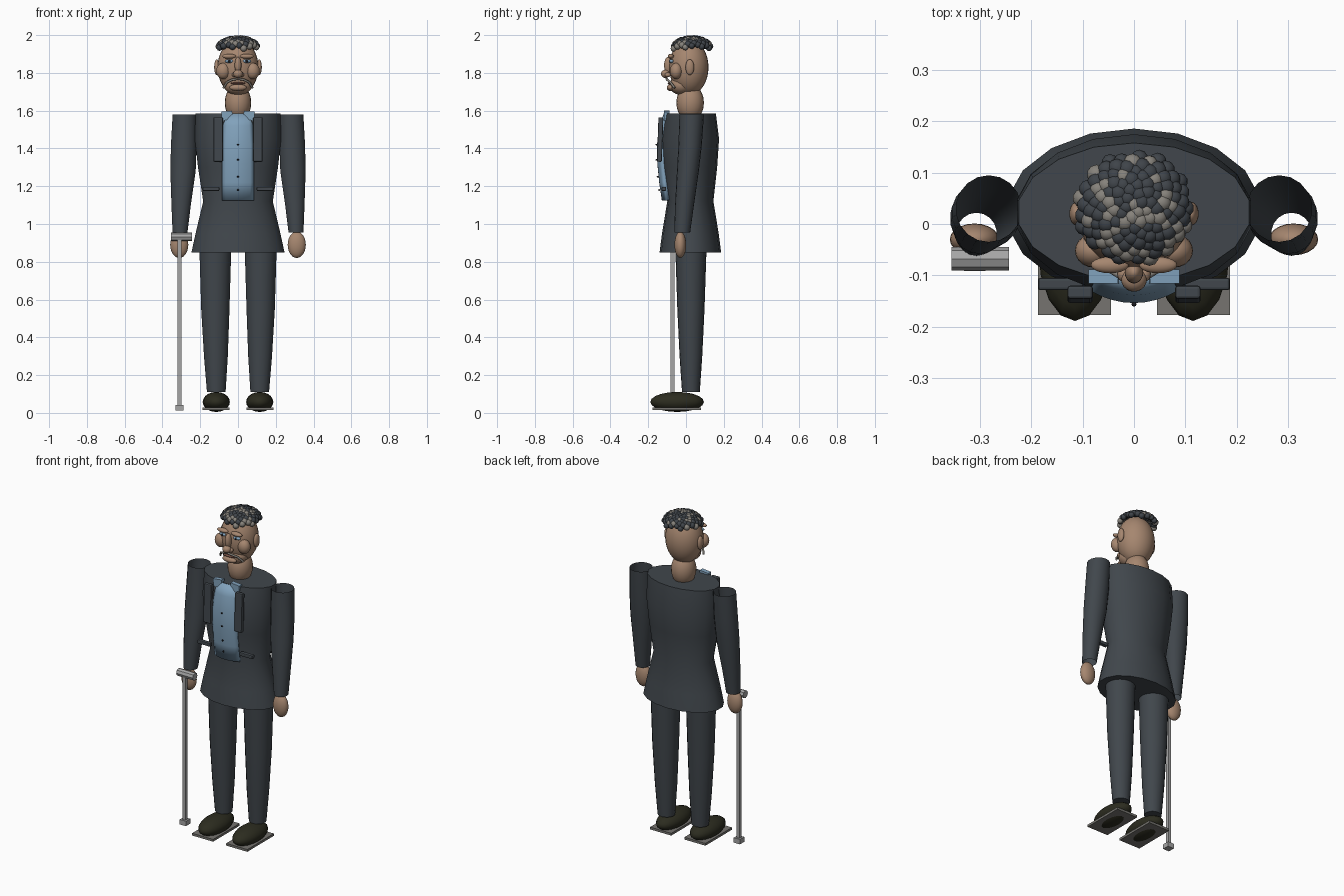
import bpy, bmesh, math, random
from mathutils import Vector

if "Cube" in bpy.data.objects:
    bpy.data.objects.remove(bpy.data.objects["Cube"], do_unlink=True)
random.seed(4)


def material(name, r, g, b):
    m = bpy.data.materials.new(name)
    m.use_nodes = True
    m.diffuse_color = (r, g, b, 1)
    node = next(n for n in m.node_tree.nodes if n.type == "BSDF_PRINCIPLED")
    node.inputs["Base Color"].default_value = (r, g, b, 1)
    return m


CLOTH = material("charcoal cloth", .052, .062, .072)
SKIN = material("skin", .38, .24, .16)
BLUE = material("blue shirt", .22, .36, .50)
LEATHER = material("shoe leather", .025, .025, .014)
SOLE = material("sole grey", .18, .175, .16)
METAL = material("cane metal", .38, .38, .38)
SILVER = material("silver hair", .24, .225, .20)
DARK = material("dark hair", .05, .058, .068)
BLACK = material("black", .012, .012, .014)
MOUTH = material("lip brown", .20, .09, .065)


def finish(name, bm, mat, smooth=True):
    me = bpy.data.meshes.new(name)
    bmesh.ops.recalc_face_normals(bm, faces=bm.faces)
    bm.to_mesh(me)
    bm.free()
    ob = bpy.data.objects.new(name, me)
    bpy.context.collection.objects.link(ob)
    for m in mat if isinstance(mat, list) else [mat]:
        me.materials.append(m)
    if smooth:
        bpy.ops.object.select_all(action="DESELECT")
        ob.select_set(True)
        bpy.context.view_layer.objects.active = ob
        bpy.ops.object.shade_smooth_by_angle(angle=math.radians(45))
    return ob


def ellipsoid(name, mat, center, radii, u=20, v=12):
    bm = bmesh.new()
    bmesh.ops.create_uvsphere(bm, u_segments=u, v_segments=v, radius=1)
    bmesh.ops.scale(bm, vec=radii, verts=bm.verts)
    bmesh.ops.translate(bm, vec=center, verts=bm.verts)
    return finish(name, bm, mat)


def box(name, mat, center, size, turn=(0, 0, 0), bevel=0):
    bm = bmesh.new()
    bmesh.ops.create_cube(bm, size=1)
    bmesh.ops.scale(bm, vec=size, verts=bm.verts)
    if bevel:
        bmesh.ops.bevel(bm, geom=bm.edges[:], offset=bevel, segments=2, affect="EDGES", profile=.5)
    ob = finish(name, bm, mat, False)
    ob.location, ob.rotation_euler = center, turn
    return ob


def loft(name, mat, rings, sides, capped):
    """Rings are (x, y, z, radius x, radius y)."""
    bm = bmesh.new()
    loops = []
    for x, y, z, rx, ry in rings:
        loops.append([bm.verts.new((x + rx * math.sin(a), y + ry * math.cos(a), z))
                      for a in (math.tau * i / sides for i in range(sides))])
    for low, high in zip(loops, loops[1:]):
        for i in range(sides):
            j = (i + 1) % sides
            bm.faces.new((low[i], low[j], high[j], high[i]))
    if capped:
        bm.faces.new(loops[0])
        bm.faces.new(loops[-1])
    return finish(name, bm, mat)


def tube(name, mat, points, radius):
    cu = bpy.data.curves.new(name, "CURVE")
    cu.dimensions = "3D"
    cu.bevel_depth, cu.bevel_resolution, cu.use_fill_caps = radius, 2, True
    sp = cu.splines.new("POLY")
    sp.points.add(len(points) - 1)
    for p, co in zip(sp.points, points):
        p.co = (*co, 1)
    cu.materials.append(mat)
    ob = bpy.data.objects.new(name, cu)
    bpy.context.collection.objects.link(ob)
    return ob


# Coat body
loft("coat", CLOTH, [(0, .023, .85, .25, .163), (0, .023, .95, .228, .150),
                     (0, .023, 1.12, .187, .122), (0, .02, 1.30, .215, .145),
                     (0, .02, 1.45, .232, .155), (0, .023, 1.585, .228, .135)], 18, True)

# Limbs, mirrored
for side, s in (("left", 1), ("right", -1)):
    loft(side + "_sleeve", CLOTH, [(s * .307, -.02, .955, .04, .042), (s * .301, -.008, 1.1, .052, .05),
                                   (s * .291, .01, 1.28, .068, .058), (s * .287, .022, 1.42, .069, .062),
                                   (s * .283, .03, 1.58, .064, .065)], 18, False)
    ellipsoid(side + "_hand", SKIN, (s * .311, -.03, .89), (.048, .031, .07))
    loft(side + "_trouser_leg", CLOTH, [(s * .115, .026, .11, .05, .047), (s * .117, .026, .3, .064, .060),
                                        (s * .12, .026, .55, .076, .072), (s * .12, .026, .88, .086, .083)], 18, True)
    ellipsoid(side + "_shoe", LEATHER, (s * .115, -.047, .058), (.072, .142, .053), 16, 10)
    box(side + "_sole", SOLE, (s * .116, -.049, .022), (.143, .257, .014))
    # Coat details
    box(side + "_lapel", CLOTH, (s * .105, -.137, 1.447), (.05, .026, .235),
        (math.radians(-2), 0, 0), .006)
    box(side + "_pocket_flap", CLOTH, (s * .143, -.117, 1.186), (.088, .024, .022), bevel=.005)
    box(side + "_collar", BLUE, (s * .058, -.102, 1.574), (.058, .027, .046), (0, s * .1, 0))

# Shirt front: curved panel
bm = bmesh.new()
rows = []
for z, y in ((1.125, -.128), (1.22, -.142), (1.32, -.152), (1.42, -.154), (1.52, -.139), (1.585, -.118)):
    half = .086 if z < 1.5 else .079
    rows.append([bm.verts.new((half * t / 4, y + .024 * (t / 4) ** 2, z)) for t in range(-4, 5)])
for a, b in zip(rows, rows[1:]):
    for i in range(8):
        bm.faces.new((a[i], a[i + 1], b[i + 1], b[i]))
shirt = finish("shirt_front", bm, BLUE)
mod = shirt.modifiers.new("thickness", "SOLIDIFY")
mod.thickness, mod.offset = .024, -1
for i, (z, y) in enumerate(((1.42, -.156), (1.34, -.156), (1.25, -.15), (1.18, -.142))):
    ellipsoid(f"shirt_button_{i + 1}", BLACK, (0, y, z), (.005, .005, .005), 8, 6)

# Head and face
ellipsoid("neck", SKIN, (0, .022, 1.642), (.07, .073, .098))
ellipsoid("head", SKIN, (0, .015, 1.83), (.108, .104, .148), 28, 18)
ellipsoid("jaw", SKIN, (0, -.025, 1.735), (.075, .062, .052))
ellipsoid("nose_bridge", SKIN, (0, -.094, 1.84), (.018, .022, .045))
ellipsoid("nose_tip", SKIN, (0, -.108, 1.795), (.025, .024, .022))
ellipsoid("lower_lip", SKIN, (0, -.082, 1.722), (.046, .020, .018))
ellipsoid("mouth", MOUTH, (0, -.083, 1.745), (.04, .014, .007))
for side, s in (("left", 1), ("right", -1)):
    ellipsoid(side + "_ear", SKIN, (s * .112, .02, 1.83), (.014, .023, .042))
    ellipsoid(side + "_cheek", SKIN, (s * .078, -.052, 1.81), (.037, .033, .043))
    ellipsoid(side + "_nostril", SKIN, (s * .02, -.097, 1.79), (.013, .016, .013), 12, 8)
    ellipsoid(side + "_brow", SKIN, (s * .047, -.08, 1.888), (.037, .016, .013))
    ellipsoid(side + "_eye", BLUE, (s * .046, -.076, 1.862), (.024, .012, .010))
    ellipsoid(side + "_pupil", BLACK, (s * .046, -.086, 1.862), (.007, .005, .008), 10, 8)
    tube(side + "_moustache", SILVER, [(s * .004, -.103, 1.768), (s * .03, -.1, 1.764),
                                      (s * .058, -.082, 1.75), (s * .077, -.06, 1.72)], .006)

# Curly hair: balls in a spiral over the crown
COUNT = 120
bm = bmesh.new()
for i in range(COUNT):
    t = math.sqrt((i + .5) / COUNT)
    a = i * math.pi * (3 - math.sqrt(5))
    centre = Vector((.106 * t * math.sin(a), .032 + .1 * t * math.cos(a),
                     1.926 + .056 * math.sqrt(1 - t * t)))
    new = bmesh.ops.create_icosphere(bm, subdivisions=2, radius=random.uniform(.016, .019))["verts"]
    bmesh.ops.translate(bm, vec=centre, verts=new)
    shade = 1 if random.random() < .25 else 0
    for f in {f for v in new for f in v.link_faces}:
        f.material_index = shade
finish("curly_hair", bm, [DARK, SILVER])

# Walking cane
box("cane_shaft", METAL, (-.31, -.071, .475), (.02, .02, .89))
box("cane_foot", METAL, (-.31, -.071, .027), (.042, .042, .03))
bm = bmesh.new()
bmesh.ops.create_cone(bm, segments=8, radius1=.023, radius2=.023, depth=.112, cap_ends=True)
handle = finish("cane_handle", bm, METAL, False)
handle.location, handle.rotation_euler = (-.3, -.068, .932), (0, math.pi / 2, 0)
